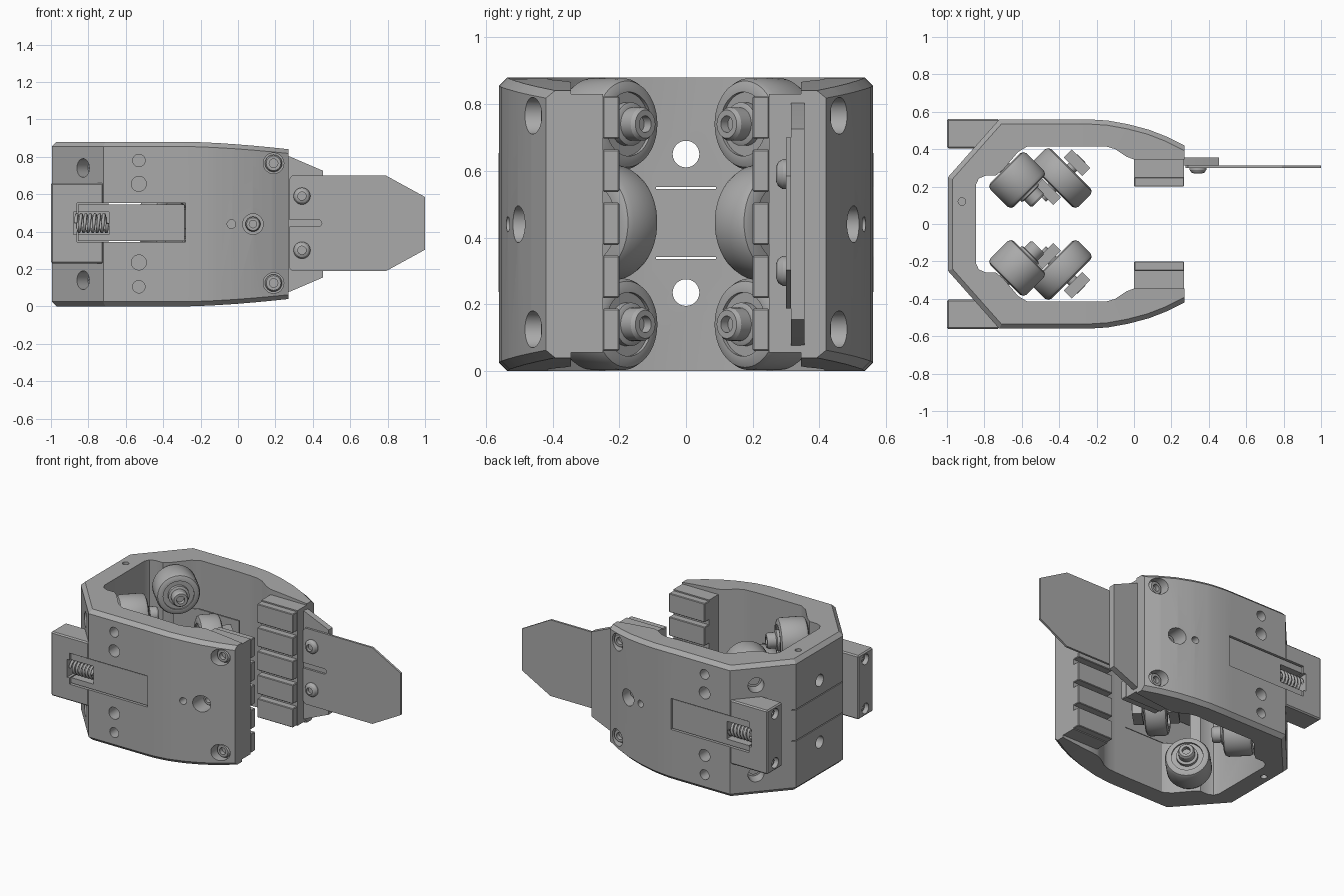
import bpy, bmesh, math
from mathutils import Vector

cube = bpy.data.objects.get("Cube")
if cube:
    bpy.data.objects.remove(cube, do_unlink=True)

grey = bpy.data.materials.new("machined grey")
grey.use_nodes = True
grey.diffuse_color = (0.4, 0.4, 0.4, 1)
grey.node_tree.nodes["Principled BSDF"].inputs["Base Color"].default_value = (0.4, 0.4, 0.4, 1)

MID = 0.44                      # mid height of the clamp
X, Y = Vector((1, 0, 0)), Vector((0, 1, 0))


def shade(bm):
    """Smooth faces, keeping hard edges sharp."""
    for f in bm.faces:
        f.smooth = True
    for e in bm.edges:
        e.smooth = len(e.link_faces) == 2 and e.calc_face_angle(0) < 0.5


def finish(bm, name):
    bmesh.ops.recalc_face_normals(bm, faces=bm.faces[:])
    shade(bm)
    mesh = bpy.data.meshes.new(name)
    bm.to_mesh(mesh)
    bm.free()
    mesh.materials.append(grey)
    ob = bpy.data.objects.new(name, mesh)
    bpy.context.scene.collection.objects.link(ob)
    return ob


def extrude(points, direction):
    bm = bmesh.new()
    face = bm.faces.new([bm.verts.new(p) for p in points])
    new = bmesh.ops.extrude_face_region(bm, geom=[face])["geom"]
    bmesh.ops.translate(bm, vec=direction,
                        verts=[v for v in new if isinstance(v, bmesh.types.BMVert)])
    return bm


def box(name, x0, x1, y0, y1, z0, z1, bevel=0):
    pts = [(x0, y0, z0), (x1, y0, z0), (x1, y1, z0), (x0, y1, z0)]
    bm = extrude(pts, (0, 0, z1 - z0))
    if bevel:
        bmesh.ops.bevel(bm, geom=bm.edges[:], offset=bevel, segments=1, affect='EDGES')
    return finish(bm, name)


def lathe(name, centre, axis, profile, n=40):
    """Turn a (radius, height) profile around an axis."""
    rot = Vector(axis).to_track_quat('Z', 'Y')
    bm = bmesh.new()
    rings = []
    for r, h in profile:
        rings.append([bm.verts.new(Vector(centre) + rot @ Vector(
            (r * math.cos(2 * math.pi * i / n), r * math.sin(2 * math.pi * i / n), h)))
            for i in range(n)])
    for a, b in zip(rings, rings[1:]):
        for i in range(n):
            j = (i + 1) % n
            bm.faces.new((a[i], a[j], b[j], b[i]))
    bm.faces.new(rings[0])
    bm.faces.new(rings[-1])
    return finish(bm, name)


def rod(name, centre, axis, r, length):
    """Plain cylinder centred on a point."""
    return lathe(name, centre, axis, [(r, -length / 2), (r, length / 2)], 28)


def screw(name, base, axis, r, length):
    """Socket head with a recessed drive."""
    return lathe(name, base, axis, [(r, 0), (r, length * 0.8), (r * 0.85, length),
                                    (r * 0.5, length), (r * 0.5, length * 0.5)], 24)


def wheel(name, centre, axis, r, width):
    """Roller with rounded rims and stepped faces."""
    h = width / 2
    half = [(r * 0.45, h - 0.012), (r * 0.7, h - 0.012), (r * 0.7, h),
            (r - 0.025, h), (r - 0.008, h - 0.008), (r, h - 0.025)]
    return lathe(name, centre, axis, half + [(a, -b) for a, b in reversed(half)], 56)


def cut(ob, cutters):
    for c in cutters:
        m = ob.modifiers.new("cut", 'BOOLEAN')
        m.operation, m.solver, m.object = 'DIFFERENCE', 'EXACT', c
    deps = bpy.context.evaluated_depsgraph_get()
    mesh = bpy.data.meshes.new_from_object(ob.evaluated_get(deps))
    ob.modifiers.clear()
    ob.data = mesh
    bm = bmesh.new()
    bm.from_mesh(mesh)
    shade(bm)
    bm.to_mesh(mesh)
    bm.free()


# C-shaped body: outline, bevelled outer rims, tapering arms
outer = [(-0.995, 0.25), (-0.72, 0.56), (-0.25, 0.56), (-0.14, 0.553), (-0.03, 0.533),
         (0.08, 0.504), (0.18, 0.465), (0.27, 0.42)]
inner = [(0.27, 0.345), (0, 0.345), (-0.04, 0.36), (-0.1, 0.4), (-0.15, 0.415),
         (-0.57, 0.415), (-0.62, 0.385), (-0.7, 0.29), (-0.74, 0.258), (-0.795, 0.258),
         (-0.83, 0.243), (-0.845, 0.21)]
half = outer + inner
outline = half + [(x, -y) for x, y in reversed(half)]
bm = extrude([(x, y, 0) for x, y in outline], (0, 0, 2 * MID))
rim = {(round(x, 3), round(y, 3)) for x, y in outer}
on_rim = lambda v: (round(v.co.x, 3), round(abs(v.co.y), 3)) in rim
edges = [e for e in bm.edges if all(on_rim(v) for v in e.verts)
         and abs(e.verts[0].co.z - e.verts[1].co.z) < 0.01]
bmesh.ops.bevel(bm, geom=edges, offset=0.025, segments=1, affect='EDGES')
for i in range(6):
    bmesh.ops.bisect_plane(bm, geom=bm.verts[:] + bm.edges[:] + bm.faces[:],
                           plane_co=(-0.3 + i * 0.095, 0, 0), plane_no=X)
for v in bm.verts:
    t = max(0, (v.co.x + 0.3) / 0.57)
    v.co.z = MID + (v.co.z - MID) * (1 - 0.09 * t ** 1.6)
body = finish(bm, "clamp_body")

# Cutters for holes, windows and slits
cutters = []
for z in (0.235, 0.65):
    cutters.append(rod("cut_back_hole", (-0.9, 0, z), X, 0.04, 0.4))
for z in (0.339, 0.548):
    cutters.append(box("cut_slit", -1.1, -0.8, -0.09, 0.09, z - 0.003, z + 0.003))
    cutters.append(box("cut_groove", -1.1, -0.975, -0.3, 0.3, z - 0.003, z + 0.003))
cutters.append(rod("cut_pin_hole", (-0.92, 0.12, MID), (0, 0, 1), 0.02, 0.001))
for z in (0, 2 * MID):
    cutters.append(rod("cut_pin_hole", (-0.92, 0.12, z), (0, 0, 1), 0.02, 0.1))

for s, side in ((1, "left"), (-1, "right")):
    ys = lambda a, b: sorted((a * s, b * s))
    diag = Vector((-1, s, 0)).normalized()

    # Side housing with the lever window
    window = box("cut_window", -0.862, -0.28, *ys(0.3, 0.7), 0.343, 0.552)
    pocket = box("cut_spring_pocket", -0.88, -0.8, *ys(0.44, 0.7), 0.385, 0.505)
    housing = box(side + "_housing", -1, -0.72, *ys(0.405, 0.562), 0.23, 0.66, 0.008)
    sockets = [rod("cut_socket", (-1, 0.48 * s, z), X, 0.035, 0.11) for z in (0.28, 0.61)]
    cut(housing, [window, pocket] + sockets)
    for z in (0.28, 0.61):
        screw(side + "_housing_screw", (-0.93, 0.48 * s, z), -X, 0.031, 0.045)
    cutters += [window, pocket] + sockets

    # Lever plate in the window, notched for its spring
    lever = box(side + "_lever", -0.856, -0.287, *ys(0.42, 0.552), 0.349, 0.546)
    notch = box("cut_notch", -0.9, -0.69, *ys(0.44, 0.7), 0.385, 0.505)
    cut(lever, [notch])
    cutters.append(notch)

    # Coil spring
    curve = bpy.data.curves.new("coil", 'CURVE')
    curve.dimensions, curve.bevel_depth, curve.bevel_resolution = '3D', 0.009, 2
    turns, steps = 7, 16
    line = curve.splines.new('POLY')
    line.points.add(turns * steps)
    for i, p in enumerate(line.points):
        a = 2 * math.pi * i / steps
        p.co = (-0.868 + 0.17 * i / (turns * steps), (0.5 + 0.045 * math.cos(a)) * s,
                0.445 + 0.045 * math.sin(a), 1)
    curve.materials.append(grey)
    coil = bpy.data.objects.new(side + "_spring", curve)
    bpy.context.scene.collection.objects.link(coil)

    # Holes and screws in the arm
    for z, r in ((0.78, 0.033), (0.655, 0.04), (0.235, 0.04), (0.105, 0.033)):
        cutters.append(rod("cut_side_hole", (-0.53, 0.55 * s, z), Y, r, 0.16))
    cutters.append(rod("cut_arm_hole", (0.08, 0.5 * s, MID), Y, 0.055, 0.2))
    cutters.append(rod("cut_small_hole", (-0.035, 0.5 * s, MID), Y, 0.023, 0.15))
    screw(side + "_arm_set_screw", (0.08, 0.37 * s, MID), Y * s, 0.04, 0.06)
    for z in (0.125, 0.765):
        cutters.append(rod("cut_screw_hole", (0.19, 0.5 * s, z), Y, 0.055, 0.19))
        screw(side + "_arm_screw", (0.19, 0.38 * s, z), Y * s, 0.046, 0.055)

    # Upper and lower rollers, screwed through the slanted wall
    for z in (0.14, 0.74):
        c = Vector((-0.625, 0.235 * s, z))
        wheel(side + "_roller", c, diag, 0.137, 0.18)
        lathe(side + "_roller_washer", c - diag * 0.07, -diag,
              [(0.065, 0), (0.065, 0.03), (0.055, 0.035)])
        screw(side + "_roller_screw", c - diag * 0.1, -diag, 0.05, 0.06)
        cutters.append(rod("cut_roller_hole", c + diag * 0.3, diag, 0.05, 0.2))
        rod(side + "_roller_axle", c + diag * 0.12, diag, 0.035, 0.18)

    # Large middle roller carried by two brackets
    c = Vector((-0.386, 0.246 * s, 0.445))
    across = Vector((1, s, 0)).normalized()
    wheel(side + "_middle_roller", c, across, 0.172, 0.14)
    rod(side + "_middle_axle", c, across, 0.03, 0.3)
    for d in (-0.105, 0.115):
        p = c + across * d
        corners = [p + diag * a * 0.07 + across * b * 0.03
                   for a, b in ((-1, -1), (1, -1), (1, 1), (-1, 1))]
        bm = extrude([(q.x, q.y, 0.37) for q in corners], (0, 0, 0.15))
        finish(bm, side + "_roller_bracket")

    # Jaw pad with ribbed teeth
    box(side + "_jaw_pad", 0.001, 0.268, *ys(0.248, 0.36), 0.055, 0.83)
    for i in range(5):
        z = 0.06 + i * 0.159
        box(side + "_jaw_tooth", 0.001, 0.268, *ys(0.2, 0.25), z, z + 0.127, 0.004)

cut(body, cutters)

# Blade and its backing plate on the left arm
plate = [(0.2, 0.82), (0.28, 0.8), (0.455, 0.725), (0.455, 0.155), (0.28, 0.08), (0.2, 0.06)]
finish(extrude([(x, 0.314, z) for x, z in plate], (0, 0.041, 0)), "backing_plate")
blade_shape = [(0.29, 0.7), (0.79, 0.7), (1, 0.585), (1, 0.303), (0.79, 0.188),
               (0.29, 0.188), (0.275, 0.205), (0.275, 0.683)]
blade = finish(extrude([(x, 0.3, z) for x, z in blade_shape], (0, 0.014, 0)), "blade")
slot = [box("cut_slot", 0.2, 0.43, 0.2, 0.4, 0.427, 0.463),
        rod("cut_slot_end", (0.43, 0.3, 0.445), Y, 0.018, 0.2)]
cut(blade, slot)
for z in (0.3, 0.59):
    lathe("blade_screw", (0.342, 0.302, z), -Y, [(0.045, 0), (0.045, 0.012), (0.036, 0.026),
          (0.022, 0.032), (0.022, 0.012)], 28)

# Remove the cutters
for c in cutters + slot:
    bpy.data.objects.remove(c, do_unlink=True)
